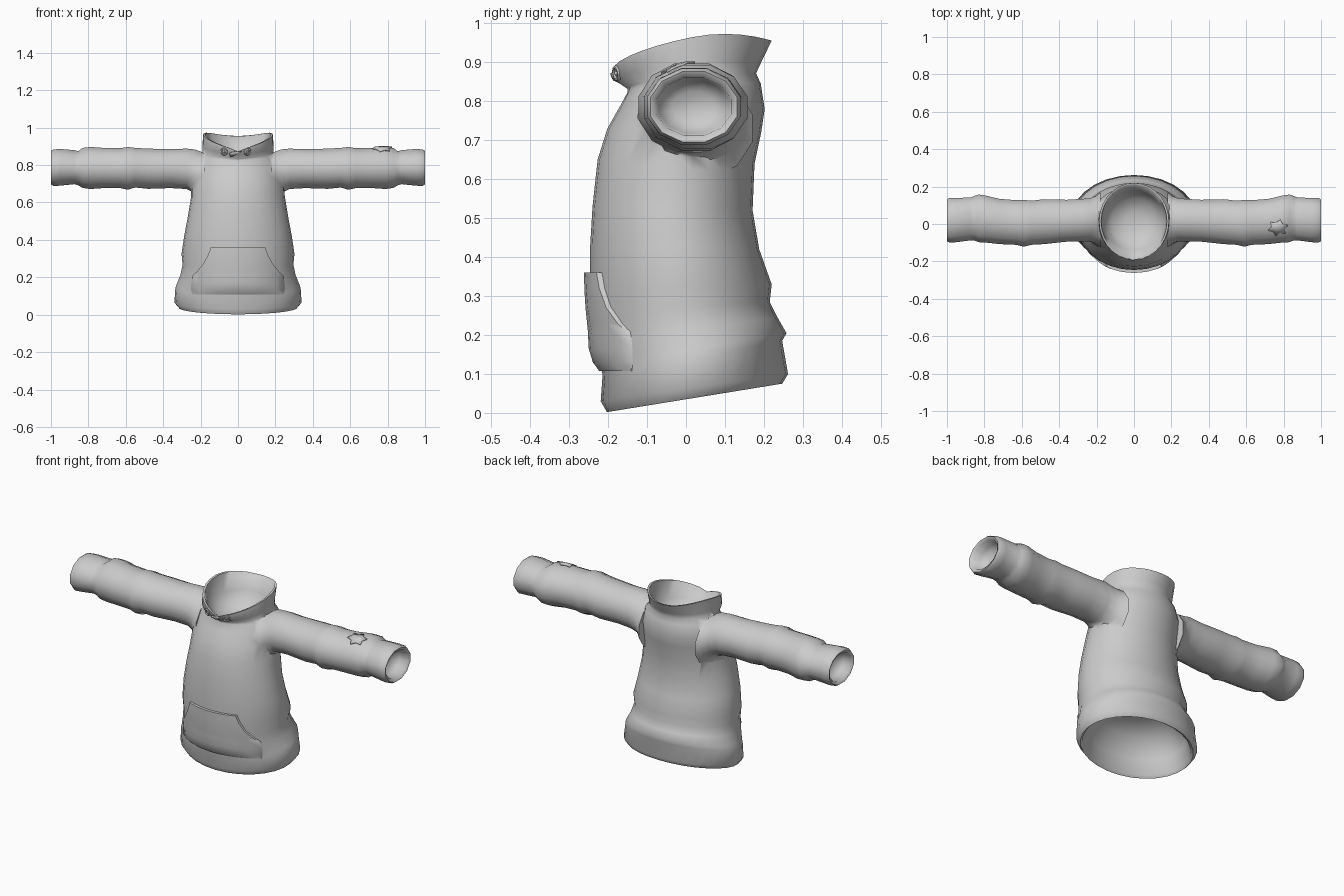
import bpy, bmesh, math
from mathutils import Vector
from mathutils.bvhtree import BVHTree

cube = bpy.data.objects.get("Cube")
if cube:
    bpy.data.objects.remove(cube, do_unlink=True)

fabric = bpy.data.materials.new("grey_fabric")
fabric.use_nodes = True
GREY = (0.6, 0.6, 0.6, 1)
fabric.diffuse_color = GREY
fabric.node_tree.nodes["Principled BSDF"].inputs["Base Color"].default_value = GREY


def smooth(obj, angle):
    bpy.ops.object.select_all(action='DESELECT')
    obj.select_set(True)
    bpy.context.view_layer.objects.active = obj
    bpy.ops.object.shade_smooth_by_angle(angle=math.radians(angle))


def finish(bm, name, angle=70):
    """Turn a bmesh into a shaded object."""
    bmesh.ops.recalc_face_normals(bm, faces=bm.faces)
    mesh = bpy.data.meshes.new(name)
    bm.to_mesh(mesh)
    bm.free()
    obj = bpy.data.objects.new(name, mesh)
    bpy.context.collection.objects.link(obj)
    mesh.materials.append(fabric)
    smooth(obj, angle)
    return obj


def loft(rings, name):
    """Skin closed rings of points and cap both ends."""
    bm = bmesh.new()
    loops = [[bm.verts.new(p) for p in ring] for ring in rings]
    for a, b in zip(loops, loops[1:]):
        for i in range(len(a)):
            j = (i + 1) % len(a)
            bm.faces.new((a[i], a[j], b[j], b[i]))
    bm.faces.new(loops[0])
    bm.faces.new(loops[-1])
    return finish(bm, name)


def body_ring(front, back, width, z_front, z_back, rise=0.0, n=28):
    """Tilted oval ring; rise lifts the sides to make a V at the front."""
    ring = []
    for i in range(n):
        t = math.tau * i / n
        k = (1 - math.cos(t)) / 2
        s = abs(math.sin(t)) ** (.8 if k < .5 else 2)
        ring.append((width * math.sin(t), front + (back - front) * k,
                     z_front + (z_back - z_front) * k + rise * s))
    return ring


# Body: recessed underside, hem band, torso, collar, recessed neck
body = loft([body_ring(*r) for r in (
    (-.06, .09, .10, .24, .26), (-.14, .17, .22, .20, .24),
    (-.185, .22, .29, .10, .16), (-.19, .232, .305, .015, .085),
    (-.203, .247, .318, .002, .075), (-.219, .262, .340, .03, .10),
    (-.214, .247, .335, .10, .185), (-.222, .258, .328, .12, .205),
    (-.235, .235, .308, .18, .245), (-.242, .215, .296, .25, .285),
    (-.246, .220, .302, .32, .33), (-.246, .188, .287, .43, .42),
    (-.240, .171, .268, .53, .52), (-.227, .176, .251, .65, .64),
    (-.202, .193, .240, .73, .72), (-.168, .202, .232, .79, .78),
    (-.150, .192, .212, .823, .845, .012), (-.150, .180, .190, .832, .872, .015),
    (-.184, .193, .190, .855, .90, .018), (-.191, .220, .187, .873, .956, .05),
    (-.179, .208, .176, .873, .954, .05), (-.14, .175, .165, .84, .88),
    (-.10, .14, .12, .80, .81), (-.03, .06, .05, .78, .78),
)], "shirt_body")


def sleeve_ring(x, y0, y1, z0, z1, side, n=12):
    cy, cz = (y0 + y1) / 2, (z0 + z1) / 2
    return [(side * x, cy + (y1 - y0) / 2 * math.cos(math.tau * (i + .5) / n) * 1.03,
             cz + (z1 - z0) / 2 * math.sin(math.tau * (i + .5) / n) * 1.035)
            for i in range(n)]


# Sleeves: flared shoulder, wrinkled tube, narrower cuff, recessed opening
SLEEVE = (
    (.178, -.125, .172, .60, .862), (.205, -.11, .155, .632, .875),
    (.235, -.098, .143, .658, .884), (.275, -.093, .135, .672, .888),
    (.36, -.095, .13, .677, .885), (.48, -.108, .133, .673, .888),
    (.55, -.112, .125, .680, .892), (.59, -.122, .130, .668, .897),
    (.63, -.112, .128, .677, .890), (.72, -.108, .135, .677, .892),
    (.79, -.100, .152, .672, .897), (.83, -.098, .158, .678, .892),
    (.855, -.088, .150, .692, .874), (.875, -.088, .142, .698, .880),
    (.95, -.098, .140, .690, .886), (.985, -.100, .140, .688, .884),
    (1.0, -.092, .132, .696, .876), (.992, -.076, .116, .712, .860),
    (.95, -.070, .110, .718, .855), (.92, -.035, .075, .745, .825),
)
# Sew both sleeves onto the body
for side in (1, -1):
    sleeve = loft([sleeve_ring(*r, side) for r in SLEEVE], "sleeve")
    union = body.modifiers.new("sewn_sleeve", 'BOOLEAN')
    union.operation = 'UNION'
    union.solver = 'EXACT'
    union.object = sleeve
    bpy.context.view_layer.objects.active = body
    bpy.ops.object.modifier_apply(modifier=union.name)
    bpy.data.objects.remove(sleeve, do_unlink=True)

# Soften the armpit and shoulder seams
bm = bmesh.new()
bm.from_mesh(body.data)
bmesh.ops.remove_doubles(bm, verts=bm.verts, dist=.002)
seam = [v for v in bm.verts if .19 < abs(v.co.x) < .26 and .6 < v.co.z < .87]
for _ in range(2):
    bmesh.ops.smooth_vert(bm, verts=seam, factor=.4,
                          use_axis_x=True, use_axis_y=True, use_axis_z=True)
bm.to_mesh(body.data)
tree = BVHTree.FromBMesh(bm)
bm.free()
smooth(body, 75)


def drop(point, direction, lift):
    """Project a point onto the shirt and lift it off slightly."""
    d = Vector(direction)
    hit = tree.ray_cast(Vector(point), d)[0] or Vector(point) + d
    return hit - d * lift


# Front pocket: wide panel, raised along its slanted hand openings
bm = bmesh.new()
rows = []
for z, w, mid, side in ((.36, .145, .016, .014), (.32, .16, .015, .014),
                        (.27, .187, .015, .013), (.23, .22, .014, .012),
                        (.21, .243, .014, .010), (.165, .25, .018, .004),
                        (.13, .25, .015, .003), (.108, .245, .006, .002)):
    row = []
    for i in range(13):
        u = (i - 6) / 6
        lift = mid + (side - mid) * u ** 4
        row.append(bm.verts.new(drop((w * u, -1, z), (0, 1, 0), lift)))
    rows.append(row)
for a, b in zip(rows, rows[1:]):
    for i in range(12):
        bm.faces.new((a[i], b[i], b[i + 1], a[i + 1]))
# fold the edge back to the torso
edge = [e for e in bm.edges if e.is_boundary]
for v in bmesh.ops.extrude_edge_only(bm, edges=edge)["geom"]:
    if isinstance(v, bmesh.types.BMVert):
        v.co.y += .018
finish(bm, "front_pocket", 50)


def plate(outline, centre, direction, lift, name):
    """Thin patch that follows the surface below it."""
    bm = bmesh.new()
    pts = [bm.verts.new(drop(p, direction, lift)) for p in outline]
    mid = bm.verts.new(drop(centre, direction, lift))
    for i in range(len(pts)):
        bm.faces.new((mid, pts[i], pts[(i + 1) % len(pts)]))
    mod = finish(bm, name, 40).modifiers.new("thickness", 'SOLIDIFY')
    mod.thickness = .007
    mod.offset = 0


# Star patch on the left sleeve
star = []
for i in range(12):
    a = math.tau * i / 12 + .3
    r = .036 if i % 2 else .055
    star.append((.77 + r * math.cos(a), -.02 + r * .8 * math.sin(a), 2))
plate(star, (.77, -.02, 2), (0, 0, -1), .003, "star_patch")

# Overlapping collar tab
tab = [(.02, -1, .874), (-.01, -1, .872), (-.035, -1, .868), (-.045, -1, .861),
       (-.04, -1, .845), (-.01, -1, .855)]
plate(tab, (-.01, -1, .864), (0, 1, 0), .003, "collar_tab")

# Eyelets on each side of the collar
for x, name in ((-.075, "right"), (.05, "left")):
    spot, normal = tree.ray_cast(Vector((x, -1, .872)), Vector((0, 1, 0)))[:2]
    tilt = normal.to_track_quat('Z', 'Y').to_euler()
    bpy.ops.mesh.primitive_torus_add(location=spot, rotation=tilt, major_radius=.016,
                                     minor_radius=.005, major_segments=16, minor_segments=6)
    ring = bpy.context.object
    ring.name = name + "_eyelet"
    bpy.ops.mesh.primitive_uv_sphere_add(location=spot, rotation=tilt, radius=.006,
                                         segments=10, ring_count=6)
    stud = bpy.context.object
    stud.name = name + "_eyelet_stud"
    for part in (ring, stud):
        part.data.materials.append(fabric)
        smooth(part, 60)
